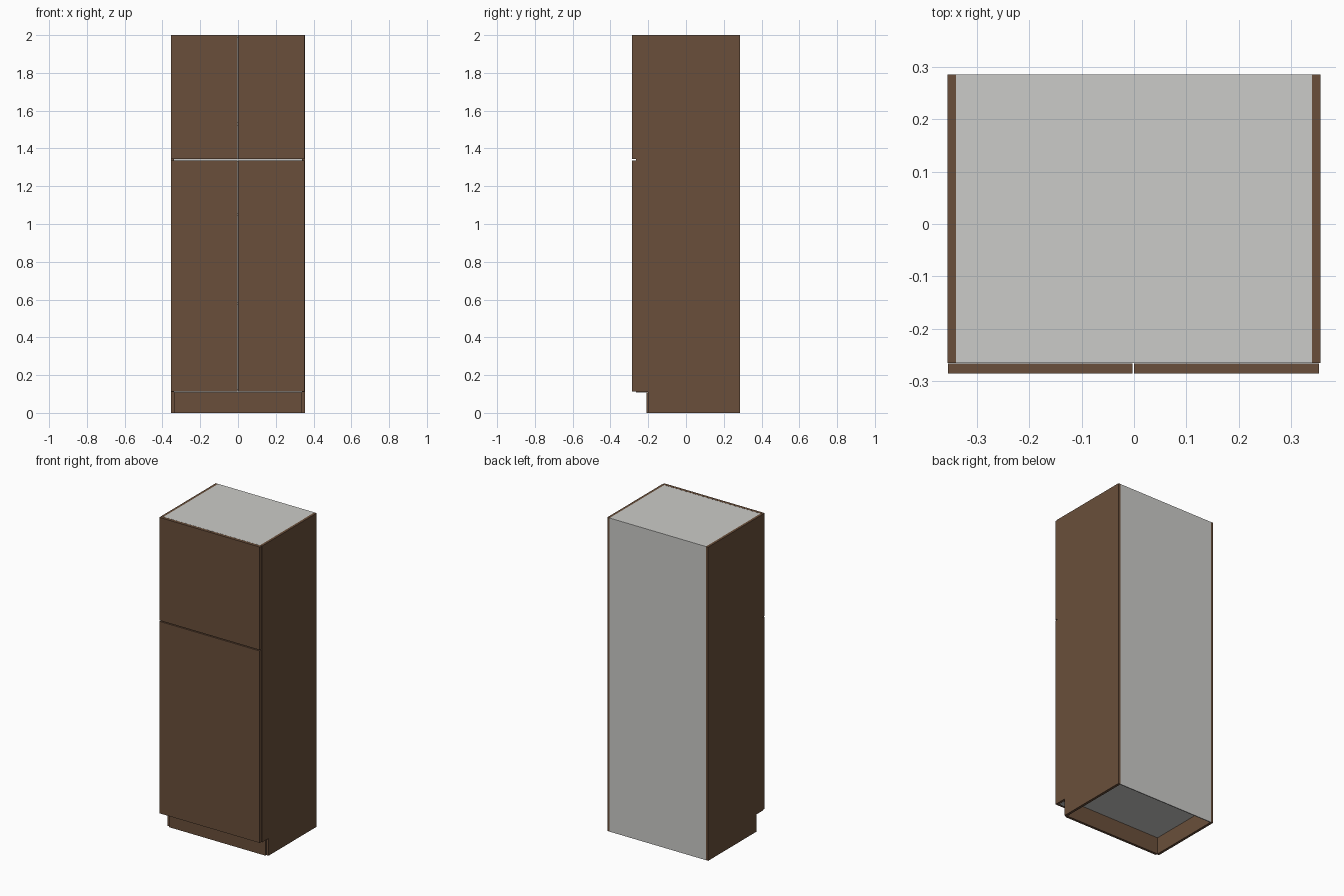
import bpy, bmesh

if "Cube" in bpy.data.objects:
    bpy.data.objects.remove(bpy.data.objects["Cube"])


def material(name, rgb):
    m = bpy.data.materials.new(name)
    m.diffuse_color = (*rgb, 1)
    m.use_nodes = True
    m.node_tree.nodes["Principled BSDF"].inputs["Base Color"].default_value = m.diffuse_color
    return m


brown = material("dark brown wood", (0.144, 0.078, 0.043))
grey = material("pale grey board", (0.60, 0.60, 0.58))


def finish(name, bm, mat):
    bmesh.ops.recalc_face_normals(bm, faces=bm.faces)
    me = bpy.data.meshes.new(name)
    bm.to_mesh(me)
    bm.free()
    me.materials.append(mat)
    ob = bpy.data.objects.new(name, me)
    bpy.context.collection.objects.link(ob)


def box(name, x, y, z, mat):
    bm = bmesh.new()
    bmesh.ops.create_cube(bm, size=1)
    for v in bm.verts:
        for i, (lo, hi) in enumerate((x, y, z)):
            v.co[i] = lo if v.co[i] < 0 else hi
    finish(name, bm, mat)


def side_panel(name, x0, x1):
    # side profile with toe-kick notch, extruded across its thickness
    profile = [(-0.2, 0), (0.285, 0), (0.285, 2), (-0.265, 2), (-0.265, 0.11), (-0.2, 0.11)]
    bm = bmesh.new()
    face = bm.faces.new([bm.verts.new((x0, y, z)) for y, z in profile])
    ext = bmesh.ops.extrude_face_region(bm, geom=[face])["geom"]
    bmesh.ops.translate(bm, vec=(x1 - x0, 0, 0),
                        verts=[g for g in ext if isinstance(g, bmesh.types.BMVert)])
    finish(name, bm, mat=brown)


W, T = 0.356, 0.016
IN = W - T

# Side panels
side_panel("side_panel_left", -W, -IN)
side_panel("side_panel_right", IN, W)

# Carcass: back, top, bottom and shelves
box("back_panel", (-IN, IN), (0.279, 0.285), (0, 2), grey)
box("top_panel", (-IN, IN), (-0.265, 0.279), (1.984, 2), grey)
box("bottom_panel", (-IN, IN), (-0.265, 0.279), (0.107, 0.123), grey)
for i, z in enumerate((0.58, 1.05, 1.34, 1.53)):
    box(f"shelf_{i + 1}", (-IN, IN), (-0.255, 0.279), (z - 0.008, z + 0.008), grey)

# Toe-kick board
box("toe_kick", (-IN, IN), (-0.21, -0.194), (0, 0.107), brown)

# Two lower and two upper doors with thin gaps
for row, z in (("lower", (0.113, 1.337)), ("upper", (1.343, 2))):
    for side, x in (("left", (-0.355, -0.003)), ("right", (0.0, 0.353))):
        box(f"{row}_door_{side}", x, (-0.285, -0.266), z, brown)
